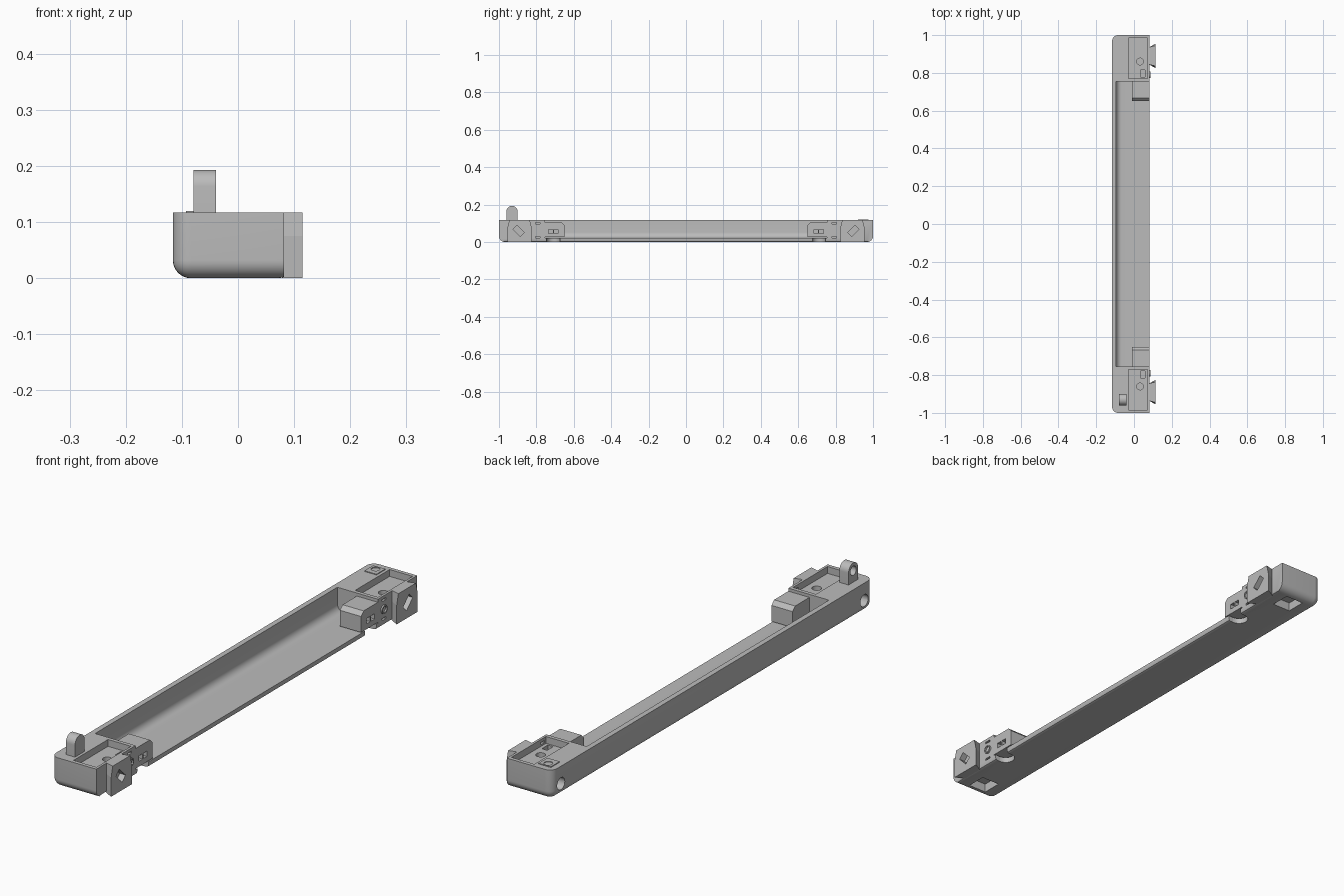
import bpy
import bmesh
import math
from mathutils import Matrix, Vector

cube = bpy.data.objects.get("Cube")
if cube:
    bpy.data.objects.remove(cube, do_unlink=True)

grey = bpy.data.materials.new("plain grey")
grey.use_nodes = True
COLOR = (0.5, 0.5, 0.5, 1)
grey.diffuse_color = COLOR
grey.node_tree.nodes["Principled BSDF"].inputs["Base Color"].default_value = COLOR


def finish(name, bm):
    bmesh.ops.recalc_face_normals(bm, faces=bm.faces)
    mesh = bpy.data.meshes.new(name)
    bm.to_mesh(mesh)
    bm.free()
    obj = bpy.data.objects.new(name, mesh)
    mesh.materials.append(grey)
    bpy.context.collection.objects.link(obj)
    return obj


def bevel(bm, pick, offset, segments):
    """Bevel the edges whose midpoint and direction satisfy a rule."""
    edges = [e for e in bm.edges
             if pick((e.verts[0].co + e.verts[1].co) / 2,
                     (e.verts[0].co - e.verts[1].co).normalized())]
    bmesh.ops.bevel(bm, geom=edges, offset=offset, segments=segments,
                    profile=0.5, affect='EDGES')


def box_mesh(x, y, z):
    bm = bmesh.new()
    size = [b - a for a, b in (x, y, z)]
    mid = [(a + b) / 2 for a, b in (x, y, z)]
    size = [abs(v) for v in size]
    bmesh.ops.create_cube(bm, size=1, matrix=Matrix.Translation(mid) @ Matrix.Diagonal((*size, 1)))
    return bm


def box(name, x, y, z):
    return finish(name, box_mesh(x, y, z))


def cylinder(name, center, radius, depth, axis='Z'):
    bm = bmesh.new()
    turn = Matrix.Rotation(math.pi / 2, 4, 'Y') if axis == 'X' else Matrix.Identity(4)
    bmesh.ops.create_cone(bm, cap_ends=True, segments=24, radius1=radius, radius2=radius,
                          depth=depth, matrix=Matrix.Translation(center) @ turn)
    return finish(name, bm)


def cut(target, cutters):
    bpy.context.view_layer.objects.active = target
    for c in cutters:
        mod = target.modifiers.new("cut", 'BOOLEAN')
        mod.operation = 'DIFFERENCE'
        mod.solver = 'EXACT'
        mod.object = c
        bpy.ops.object.modifier_apply(modifier=mod.name)
        bpy.data.objects.remove(c, do_unlink=True)


def smooth(obj):
    bpy.ops.object.select_all(action='DESELECT')
    obj.select_set(True)
    bpy.context.view_layer.objects.active = obj
    bpy.ops.object.shade_smooth_by_angle(angle=math.radians(35))


RIGHT, TOP = 0.082, 0.117

# Long tray body with rounded back and underside
bm = box_mesh((-0.116, RIGHT), (-1, 1), (0, TOP))
bevel(bm, lambda m, d: (abs(d.z) > 0.9 and m.x < 0)
      or (m.z < 0.01 and (m.x < -0.1 or abs(m.y) > 0.9)), 0.032, 8)
bevel(bm, lambda m, d: m.z < 0.001 and m.x > RIGHT - 0.001 and abs(d.y) > 0.9, 0.01, 2)
body = finish("tray_body", bm)

# Trough, open on one side, with a soft inner corner
bm = box_mesh((-0.095, 0.2), (-0.755, 0.755), (0.022, 0.3))
bevel(bm, lambda m, d: m.z < 0.03 and m.x < 0 and abs(d.y) > 0.9, 0.03, 8)
cut(body, [finish("trough_cutter", bm)])

for s, end in ((-1, "front"), (1, "back")):
    # Pockets and screw holes at this end of the body
    cut(body, [
        box("top_pocket", (-0.028, 0.072), (s * 0.77, s * 0.985), (0.09, 0.2)),
        cylinder("pocket_hole", (0.032, s * 0.86, 0.08), 0.018, 0.1),
        box("pocket_slot", (0.035, 0.058), (s * 0.778, s * 0.815), (0.06, 0.1)),
        cylinder("side_hole", (-0.1, s * 0.945, 0.048), 0.024, 0.1, 'X'),
        box("under_pocket", (-0.05, 0.03), (s * 0.885, s * 0.965), (-0.1, 0.035)),
        cylinder("edge_notch", (0.06, s * 0.71, 0), 0.035, 0.05),
        box("edge_notch_mouth", (0.06, 0.2), (s * 0.675, s * 0.745), (-0.1, 0.025)),
        box("small_upper_slot", (0.07, 0.1), (s * 0.78, s * 0.805), (0.097, 0.105)),
        box("small_lower_slot", (0.07, 0.1), (s * 0.78, s * 0.805), (0.022, 0.03)),
    ])

    # Clamp block with a sloped inner edge
    bm = box_mesh((-0.01, RIGHT), (s * 0.65, s * 0.765), (0.026, 0.105))
    bevel(bm, lambda m, d: abs(m.y) < 0.66 and m.z > 0.1, 0.016, 1)
    block = finish(end + "_clamp_block", bm)
    cut(block, [box("block_window", (0.05, 0.1), (s * y, s * (y + 0.022)), (0.047, 0.068))
                for y in (0.685, 0.712)])

    # Dovetail that widens outward and narrows toward the top
    bm = bmesh.new()
    rings = []
    for z, trim in ((0, 0), (0.075, 0), (TOP, 0.01)):
        outline = ((RIGHT - 0.004, 0.845), (0.115, 0.825 + trim),
                   (0.115, 0.955 - trim), (RIGHT - 0.004, 0.935))
        rings.append([bm.verts.new((x, s * y, z)) for x, y in outline])
    for low, high in zip(rings, rings[1:]):
        for i in range(4):
            j = (i + 1) % 4
            bm.faces.new((low[i], low[j], high[j], high[i]))
    bm.faces.new(rings[0])
    bm.faces.new(rings[-1])
    dovetail = finish(end + "_dovetail", bm)
    bm = box_mesh((-0.025, 0.025), (-0.027, 0.027), (-0.015, 0.015))
    bm.transform(Matrix.Translation(Vector((0.115, s * 0.895, 0.06)))
                 @ Matrix.Rotation(s * math.pi / 4, 4, 'X'))
    cut(dovetail, [finish("slanted_slot", bm)])

    # Small hollow peg beside the dovetail
    peg = cylinder(end + "_side_peg", (RIGHT, s * 0.79, 0.065), 0.017, 0.012, 'X')
    cut(peg, [cylinder("peg_hole", (0.09, s * 0.79, 0.065), 0.012, 0.016, 'X')])
    smooth(peg)

smooth(body)

# Upright lug with a round head and a blind hole
bm = box_mesh((-0.079, -0.039), (-0.96, -0.90), (0.11, 0.193))
bevel(bm, lambda m, d: m.z > 0.19 and abs(d.x) > 0.9, 0.0299, 10)
lug = finish("upright_lug", bm)
cut(lug, [cylinder("lug_hole", (-0.079, -0.93, 0.162), 0.018, 0.06, 'X')])
smooth(lug)

# Thin plate with a round dimple on the other end
plate = box("top_plate", (-0.093, -0.04), (0.92, 0.975), (0.115, 0.12))
cut(plate, [cylinder("dimple", (-0.068, 0.955, 0.12), 0.016, 0.006)])
